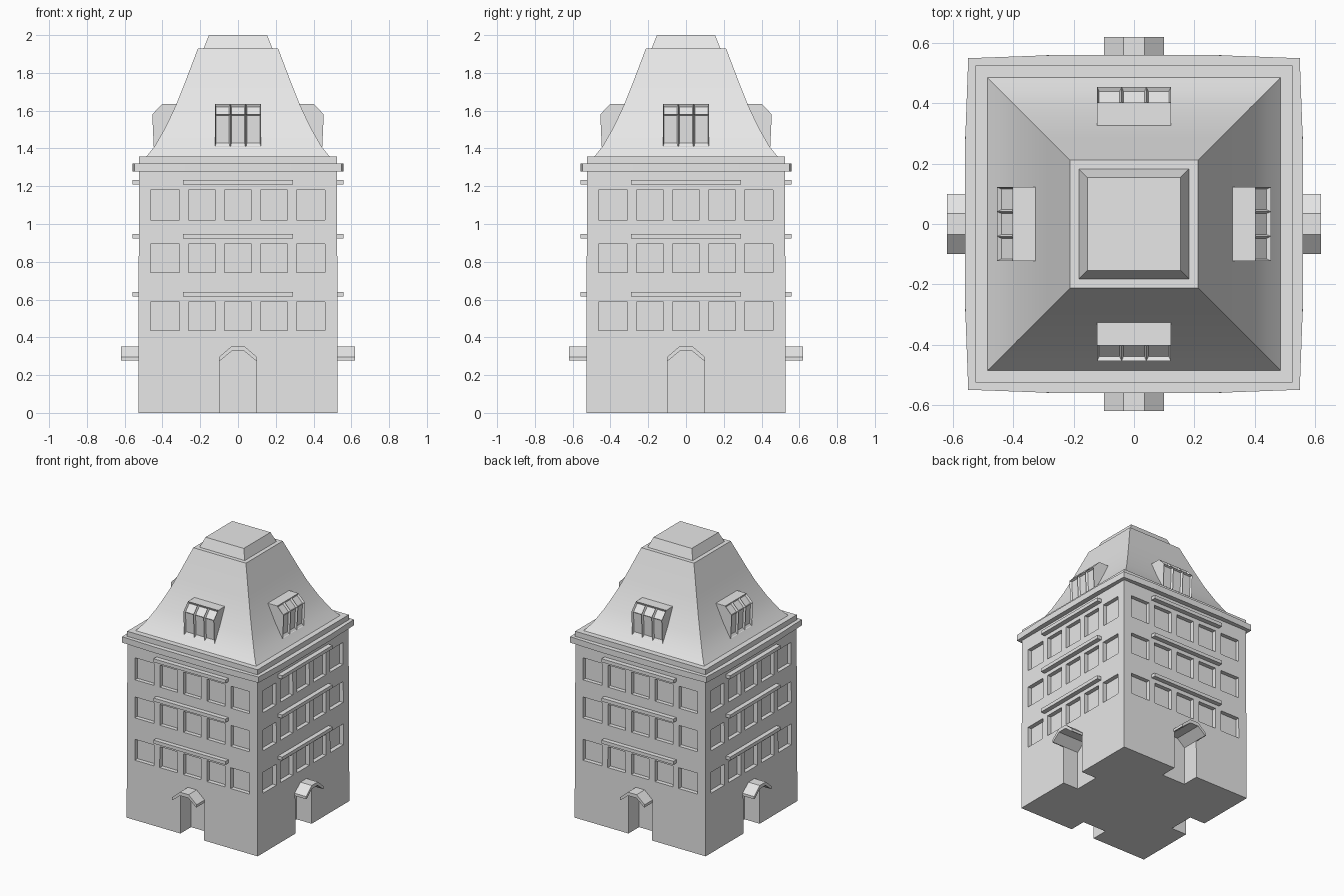
import bpy, bmesh
from math import pi
from mathutils import Matrix, Vector

if "Cube" in bpy.data.objects:
    bpy.data.objects.remove(bpy.data.objects["Cube"], do_unlink=True)

stone = bpy.data.materials.new("light grey")
stone.use_nodes = True
GREY = (0.8, 0.8, 0.8, 1)
stone.diffuse_color = GREY
stone.node_tree.nodes["Principled BSDF"].inputs["Base Color"].default_value = GREY

HALF = 0.526
SIDES = {"front": 0, "left": 1, "back": 2, "right": 3}


def finish(bm, name, turn=0):
    """Turn a mesh drawn on the front wall to one of the four sides."""
    bmesh.ops.transform(bm, matrix=Matrix.Rotation(turn * pi / 2, 4, "Z"), verts=bm.verts)
    bmesh.ops.recalc_face_normals(bm, faces=bm.faces)
    mesh = bpy.data.meshes.new(name)
    bm.to_mesh(mesh)
    bm.free()
    mesh.materials.append(stone)
    obj = bpy.data.objects.new(name, mesh)
    bpy.context.collection.objects.link(obj)
    return obj


def loft(bm, rings, caps=True):
    """Join closed rings of points with side faces."""
    rows = [[bm.verts.new(p) for p in ring] for ring in rings]
    n = len(rows[0])
    for a, b in zip(rows, rows[1:]):
        for i in range(n):
            bm.faces.new((a[i], a[(i + 1) % n], b[(i + 1) % n], b[i]))
    if caps:
        bm.faces.new(rows[0])
        bm.faces.new(rows[-1])
    return rows


def box(bm, x0, x1, y0, y1, z0, z1):
    loft(bm, [[(x0, y0, z), (x1, y0, z), (x1, y1, z), (x0, y1, z)] for z in (z0, z1)])


def square(h, z):
    return [(-h, -h, z), (h, -h, z), (h, h, z), (-h, h, z)]


def prism(bm, profile, y0, y1):
    loft(bm, [[(x, y, z) for x, z in profile] for y in (y0, y1)])


def activate(obj):
    bpy.ops.object.select_all(action="DESELECT")
    obj.select_set(True)
    bpy.context.view_layer.objects.active = obj


# Walls
bm = bmesh.new()
loft(bm, [square(HALF + 0.002, 0), square(HALF - 0.002, 1.3)])
walls = finish(bm, "walls")

# Window and doorway recesses
WINDOWS = [(-0.463, -0.31), (-0.262, -0.119), (-0.071, 0.071), (0.119, 0.262), (0.31, 0.461)]
FLOORS = [(0.435, 0.587), (0.743, 0.895), (1.02, 1.18)]
inner_arch = [(0.094, 0.277), (0.033, 0.327), (-0.033, 0.327), (-0.094, 0.277)]
outer_arch = [(-0.1, 0.277), (-0.1, 0.296), (-0.035, 0.352), (0.035, 0.352), (0.1, 0.296), (0.1, 0.277)]
for side, turn in SIDES.items():
    bm = bmesh.new()
    for x0, x1 in WINDOWS:
        for z0, z1 in FLOORS:
            box(bm, x0, x1, -0.6, -HALF + 0.03, z0, z1)
    prism(bm, [(-0.094, -0.1), (0.094, -0.1)] + inner_arch, -0.7, -HALF + 0.12)
    cutter = finish(bm, side + "_recess_cutter", turn)
    cutter.hide_render = True
    activate(walls)
    cut = walls.modifiers.new("recesses", "BOOLEAN")
    cut.operation = "DIFFERENCE"
    cut.solver = "EXACT"
    cut.object = cutter
    bpy.ops.object.modifier_apply(modifier=cut.name)
    bpy.data.objects.remove(cutter, do_unlink=True)

# Cornice, slightly bowed on each side, with a plain slab above it
outline = []
for turn in range(4):
    spin = Matrix.Rotation(turn * pi / 2, 3, "Z")
    for x, y in ((-0.549, -0.549), (-0.28, -0.559), (0.28, -0.559)):
        outline.append(spin @ Vector((x, y, 0)))
bm = bmesh.new()
loft(bm, [[p + Vector((0, 0, z)) for p in outline] for z in (1.277, 1.32)])
finish(bm, "cornice")

bm = bmesh.new()
loft(bm, [square(0.525, 1.31), square(0.525, 1.357)])
finish(bm, "eaves_slab")

# Flared roof
bm = bmesh.new()
flare = [(0.485, 1.357), (0.442, 1.41), (0.385, 1.51), (0.328, 1.63), (0.288, 1.73), (0.212, 1.93)]
loft(bm, [square(h, z) for h, z in flare])
roof = finish(bm, "roof")
activate(roof)
bpy.ops.object.shade_smooth_by_angle()

# Roof cap
bm = bmesh.new()
loft(bm, [square(0.184, 1.925), square(0.154, 2.0)])
finish(bm, "roof_cap")

# Parts repeated on each side
for side, turn in SIDES.items():
    # Ledges above each row of windows
    bm = bmesh.new()
    for z in (0.615, 0.922, 1.208):
        box(bm, -0.29, 0.29, -0.559, -HALF + 0.01, z, z + 0.025)
    finish(bm, side + "_ledges", turn)

    # Arched door canopy
    bm = bmesh.new()
    prism(bm, outer_arch + inner_arch, -0.619, -HALF + 0.01)
    finish(bm, side + "_door_canopy", turn)

    # Dormer with three columns of recessed panes
    bm = bmesh.new()
    section = [(-0.3, 1.41), (-0.446, 1.41), (-0.454, 1.58), (-0.402, 1.635), (-0.3, 1.635)]
    rows = loft(bm, [[(x, y, z) for y, z in section] for x in (-0.122, -0.041, 0.041, 0.122)])
    panes = [f for f in bm.faces if len(f.verts) == 4
             and all(v.co.y < -0.4 for v in f.verts)]
    bmesh.ops.recalc_face_normals(bm, faces=bm.faces)
    bmesh.ops.inset_individual(bm, faces=panes, thickness=0.009, depth=-0.015)
    finish(bm, side + "_dormer", turn)
